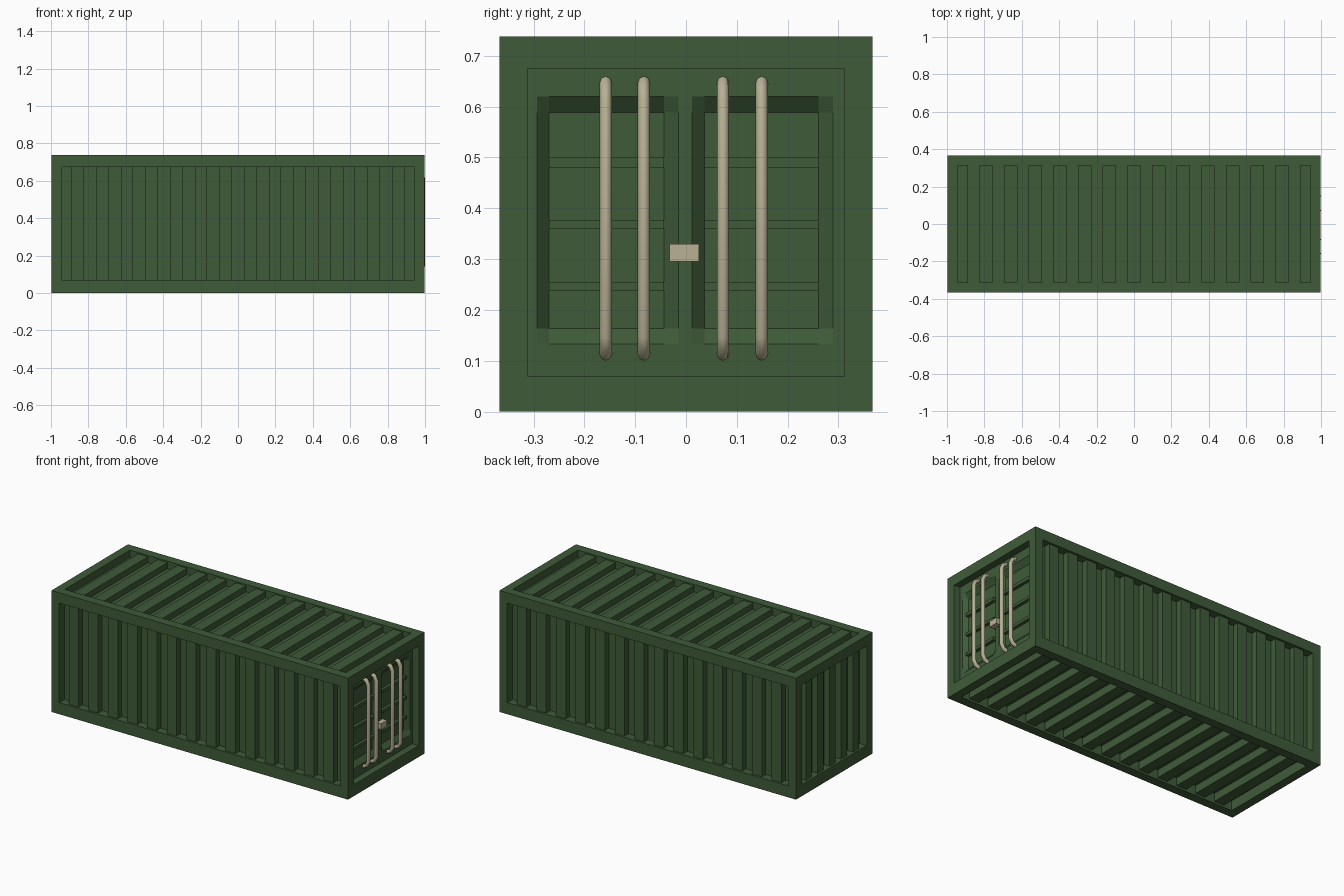
import bpy, bmesh
from mathutils import Vector

if "Cube" in bpy.data.objects:
    bpy.data.objects.remove(bpy.data.objects["Cube"])

HX, HY, H = 0.997, 0.367, 0.738      # half length, half width, height
IX, IY, Z0, Z1 = 0.945, 0.312, 0.07, 0.675   # inner limits of the frame


def material(name, rgb):
    m = bpy.data.materials.new(name)
    m.diffuse_color = (*rgb, 1)
    m.use_nodes = True
    m.node_tree.nodes["Principled BSDF"].inputs["Base Color"].default_value = m.diffuse_color
    return m


GREEN = material("green_paint", (0.05, 0.105, 0.041))
STEEL = material("pale_steel", (0.48, 0.44, 0.30))


def finish(name, bm, mat, recalc=True):
    if recalc:
        bmesh.ops.recalc_face_normals(bm, faces=bm.faces)
    me = bpy.data.meshes.new(name)
    bm.to_mesh(me)
    bm.free()
    ob = bpy.data.objects.new(name, me)
    bpy.context.collection.objects.link(ob)
    me.materials.append(mat)
    return ob


def add_box(bm, lo, hi):
    lo, hi = Vector(lo), Vector(hi)
    vs = bmesh.ops.create_cube(bm, size=1)["verts"]
    for v in vs:
        v.co = (lo + hi) / 2 + Vector(a * b for a, b in zip(v.co, hi - lo))


def corrugated(name, u_half, ribs, v0, v1, high, low, place, outward):
    """Square-wave sheet: u along the wave, v across it, w = depth below the frame."""
    n = 2 * ribs + 1
    end = 0.055 if n > 20 else 2 * u_half / n
    step = (2 * u_half - 2 * end) / (n - 2)
    edges = [-u_half] + [-u_half + end + i * step for i in range(n - 1)] + [u_half]
    profile = [(edges[0], 0)]
    for i in range(n):
        w = high if i % 2 else low
        profile += [(edges[i], w), (edges[i + 1], w)]
    profile.append((edges[-1], 0))
    bm = bmesh.new()
    rows = [[bm.verts.new(place(u, v, w)) for u, w in profile] for v in (v0, v1)]
    for i in range(len(profile) - 1):
        bm.faces.new((rows[0][i], rows[0][i + 1], rows[1][i + 1], rows[1][i]))
    # end walls of the raised ribs run into the frame, so the sheet only needs orienting
    bm.normal_update()
    if sum((f.normal * f.calc_area() for f in bm.faces), Vector()).dot(Vector(outward)) < 0:
        bmesh.ops.reverse_faces(bm, faces=bm.faces)
    return finish(name, bm, GREEN, False)


# Frame: corner posts, long rails, cross rails
bm = bmesh.new()
for s in (-1, 1):
    for t in (-1, 1):
        x, y = sorted((s * IX, s * HX)), sorted((t * IY, t * HY))
        add_box(bm, (x[0], y[0], 0), (x[1], y[1], H))
    for z0, z1 in ((0, Z0), (Z1, H)):
        y = sorted((s * IY, s * HY))
        add_box(bm, (-IX, y[0], z0), (IX, y[1], z1))
        x = sorted((s * IX, s * HX))
        add_box(bm, (x[0], -IY, z0), (x[1], IY, z1))
finish("frame", bm, GREEN)

# Corrugated walls, roof, floor and closed end
corrugated("front_wall", IX, 14, Z0, Z1, 0.013, 0.05,
           lambda u, v, w: (u, -HY + w, v), (0, -1, 0))
corrugated("back_wall", IX, 14, Z0, Z1, 0.013, 0.05,
           lambda u, v, w: (u, HY - w, v), (0, 1, 0))
corrugated("roof", IX, 14, -IY, IY, 0.008, 0.045,
           lambda u, v, w: (u, v, H - w), (0, 0, 1))
corrugated("floor", IX, 14, -IY, IY, 0.012, 0.06,
           lambda u, v, w: (u, v, w), (0, 0, -1))
corrugated("closed_end", IY, 5, Z0, Z1, 0.013, 0.05,
           lambda u, v, w: (-HX + w, u, v), (-1, 0, 0))

# Doors: sheet with two sunken panels with sloped borders
ys = [-0.312, -0.293, -0.27, -0.043, -0.015, 0.012, 0.036, 0.261, 0.289, 0.312]
zs = [Z0, 0.133, 0.163, 0.588, 0.62, Z1]
FACE, SUNK = 0.955, 0.93
bm = bmesh.new()
grid = [[bm.verts.new((SUNK if i in (2, 3, 6, 7) and j in (2, 3) else FACE, y, z))
         for j, z in enumerate(zs)] for i, y in enumerate(ys)]
for i in range(len(ys) - 1):
    for j in range(len(zs) - 1):
        bm.faces.new((grid[i][j], grid[i + 1][j], grid[i + 1][j + 1], grid[i][j + 1]))
finish("doors", bm, GREEN, False)

# Horizontal stiffeners in the door panels
bm = bmesh.new()
for y0, y1 in ((-0.27, -0.043), (0.036, 0.261)):
    for z0, z1 in ((0.237, 0.255), (0.36, 0.377), (0.48, 0.50)):
        add_box(bm, (SUNK - 0.005, y0, z0), (FACE - 0.006, y1, z1))
finish("door_stiffeners", bm, GREEN)

# Locking bars with ends bent into the doors
path = [(0.94, 0.107), (0.975, 0.122), (0.988, 0.148),
        (0.988, 0.612), (0.975, 0.638), (0.94, 0.653)]
for k, y in enumerate((-0.158, -0.083, 0.073, 0.149)):
    cu = bpy.data.curves.new("bar_path", "CURVE")
    cu.dimensions = "3D"
    cu.bevel_depth = 0.012
    cu.bevel_resolution = 2
    cu.use_fill_caps = True
    sp = cu.splines.new("POLY")
    sp.points.add(len(path) - 1)
    for p, (x, z) in zip(sp.points, path):
        p.co = (x, y, z, 1)
    ob = bpy.data.objects.new(f"locking_bar_{k + 1}", cu)
    bpy.context.collection.objects.link(ob)
    cu.materials.append(STEEL)

# Lock box between the doors
bm = bmesh.new()
add_box(bm, (0.945, -0.032, 0.295), (0.985, 0.026, 0.33))
finish("lock_box", bm, STEEL)
